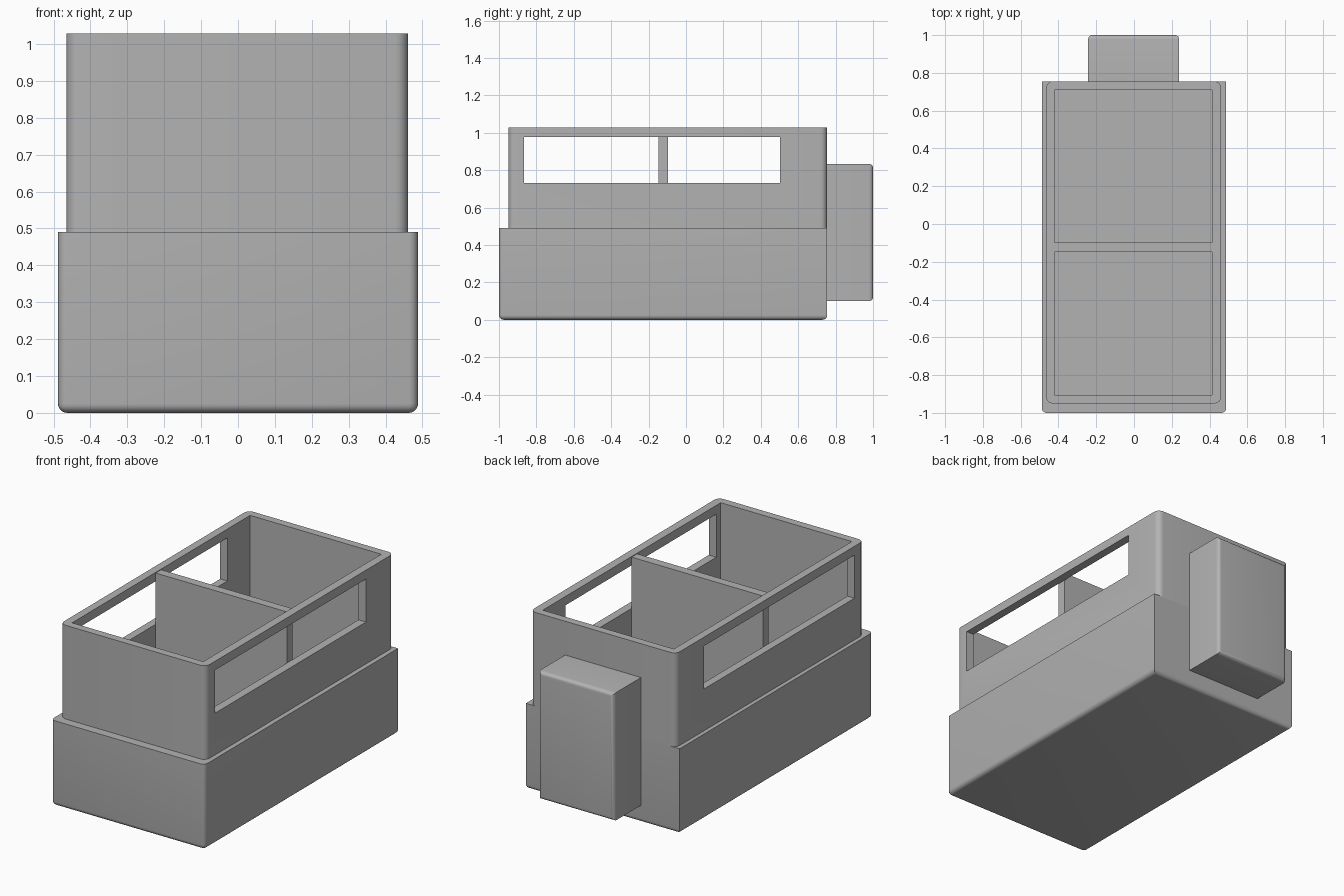
import bpy, bmesh

if "Cube" in bpy.data.objects:
    bpy.data.objects.remove(bpy.data.objects["Cube"], do_unlink=True)

GREY = (0.45, 0.45, 0.45, 1)
mat = bpy.data.materials.new("plain grey")
mat.use_nodes = True
mat.diffuse_color = GREY
mat.node_tree.nodes["Principled BSDF"].inputs["Base Color"].default_value = GREY


def box(name, low, high, radius=0, rounded=None):
    """Box between two corners; edges chosen by rounded(a, b) get a smooth bevel."""
    bm = bmesh.new()
    bmesh.ops.create_cube(bm, size=1)
    for v in bm.verts:
        for i in range(3):
            v.co[i] = high[i] if v.co[i] > 0 else low[i]
    if rounded:
        edges = [e for e in bm.edges if rounded(e.verts[0].co, e.verts[1].co)]
        bmesh.ops.bevel(bm, geom=edges, offset=radius, segments=5,
                        profile=0.5, affect='EDGES')
    mesh = bpy.data.meshes.new(name)
    bm.to_mesh(mesh)
    bm.free()
    mesh.materials.append(mat)
    ob = bpy.data.objects.new(name, mesh)
    bpy.context.collection.objects.link(ob)
    return ob


def activate(ob):
    bpy.ops.object.select_all(action='DESELECT')
    ob.select_set(True)
    bpy.context.view_layer.objects.active = ob


def cut(ob, cutter):
    activate(ob)
    mod = ob.modifiers.new("cut", 'BOOLEAN')
    mod.operation, mod.solver, mod.object = 'DIFFERENCE', 'EXACT', cutter
    bpy.ops.object.modifier_apply(modifier=mod.name)


BACK, STEP, TOP = 0.755, 0.49, 1.028


def vertical(a, b):
    return abs(a.z - b.z) > 0.1


# Lower tub: rounded underneath and on its front corners
lower = box("lower_body", (-0.488, -1, 0), (0.488, BACK, STEP), 0.025,
            lambda a, b: max(a.z, b.z) < 0.01 or (vertical(a, b) and a.y < 0))

# Upper shell: rounded corners
upper = box("upper_body", (-0.465, -0.95, STEP), (0.461, BACK, TOP), 0.035, vertical)

# Open interior and the long side window
cavity = box("cavity_cutter", (-0.42, -0.905, 0.05), (0.413, 0.71, 1.3))
window = box("window_cutter", (-0.8, -0.865, 0.73), (0.8, 0.503, 0.977))
cut(lower, cavity)
cut(upper, cavity)
cut(upper, window)
for helper in (cavity, window):
    bpy.data.objects.remove(helper, do_unlink=True)

# Cross wall inside
divider = box("divider_wall", (-0.42, -0.147, 0.05), (0.413, -0.097, TOP - 0.004))

# Box on the back, rounded around its rear face
rear = box("rear_box", (-0.243, BACK - 0.01, 0.1), (0.239, 1, 0.834), 0.022,
           lambda a, b: min(a.y, b.y) > 0.9)

for ob in (lower, upper, divider, rear):
    activate(ob)
    bpy.ops.object.shade_smooth_by_angle(angle=0.6)
